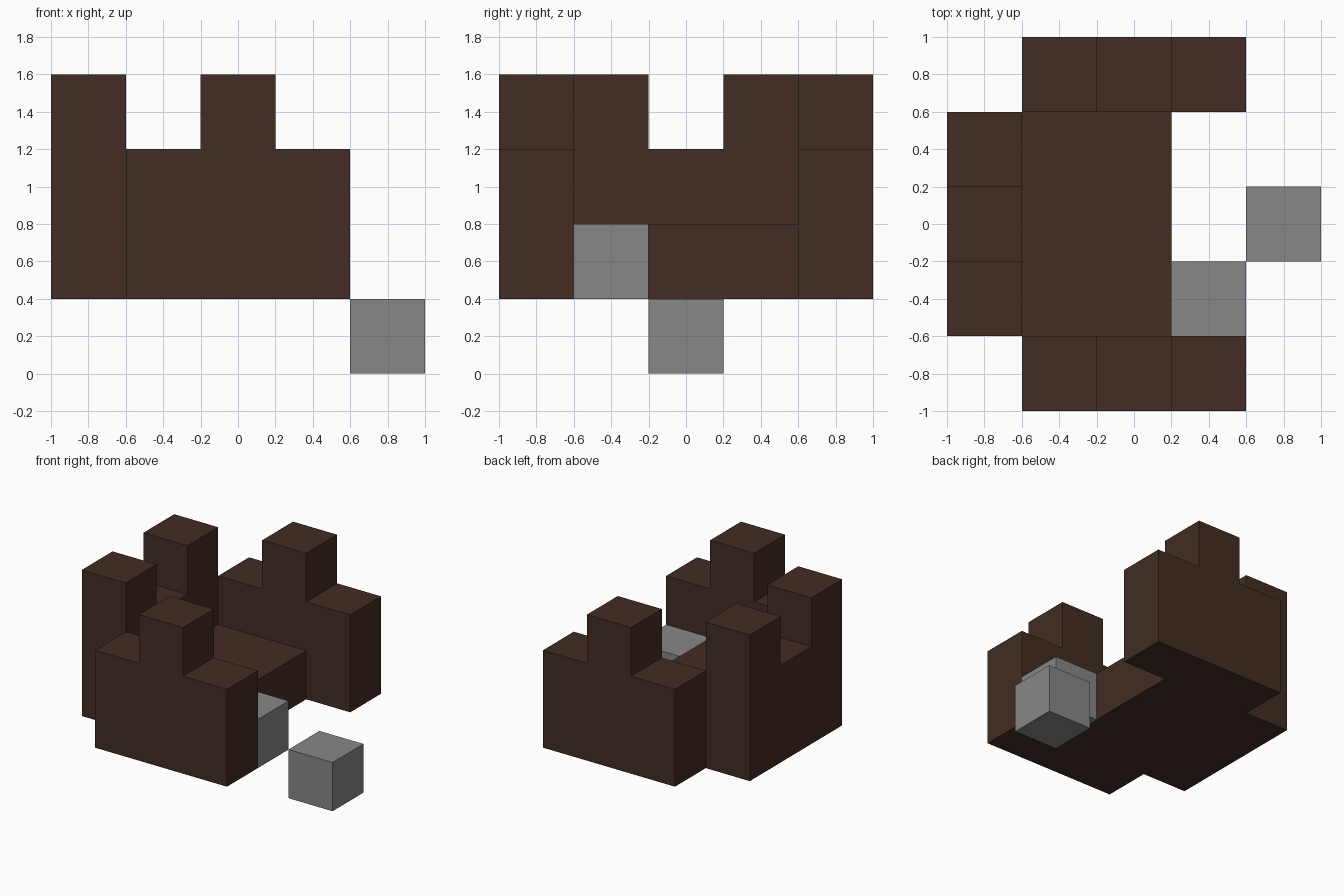
import bpy
import bmesh
from mathutils import Matrix, Vector

cube = bpy.data.objects.get("Cube")
if cube:
    bpy.data.objects.remove(cube, do_unlink=True)

U = 0.4  # block size


def material(name, rgb):
    mat = bpy.data.materials.new(name)
    mat.use_nodes = True
    color = (*rgb, 1.0)
    mat.diffuse_color = color
    mat.node_tree.nodes["Principled BSDF"].inputs["Base Color"].default_value = color
    return mat


def finish(name, bm, mat):
    bmesh.ops.recalc_face_normals(bm, faces=bm.faces)
    mesh = bpy.data.meshes.new(name)
    bm.to_mesh(mesh)
    bm.free()
    mesh.materials.append(mat)
    bpy.context.collection.objects.link(bpy.data.objects.new(name, mesh))


def block(name, low, size, mat):
    """Box given by its low corner and size, in blocks."""
    bm = bmesh.new()
    centre = (Vector(low) + Vector(size) / 2) * U
    bmesh.ops.create_cube(bm, size=U, matrix=Matrix.Translation(centre) @ Matrix.Diagonal((*size, 1)))
    finish(name, bm, mat)


def wall(name, profile, direction, start, mat):
    """Extrude a (along, height) outline by one block, in blocks."""
    bm = bmesh.new()
    axis = Vector(direction)
    side = Vector((axis.y, axis.x, 0))
    verts = [bm.verts.new((axis * a + side * start + Vector((0, 0, h))) * U)
             for a, h in profile]
    face = bm.faces.new(verts)
    result = bmesh.ops.extrude_face_region(bm, geom=[face])
    moved = [g for g in result["geom"] if isinstance(g, bmesh.types.BMVert)]
    bmesh.ops.translate(bm, verts=moved, vec=side * U)
    finish(name, bm, mat)


brown = material("dark brown", (0.0545, 0.0252, 0.0168))
grey = material("grey", (0.242, 0.242, 0.242))

# Outlines: one centre merlon, or a merlon at each end
peak = [(-1.5, 1), (1.5, 1), (1.5, 3), (0.5, 3), (0.5, 4), (-0.5, 4), (-0.5, 3), (-1.5, 3)]
notch = [(-1.5, 1), (1.5, 1), (1.5, 4), (0.5, 4), (0.5, 3), (-0.5, 3), (-0.5, 4), (-1.5, 4)]

# Battlement walls
wall("front_wall", peak, (1, 0, 0), -2.5, brown)
wall("back_wall", peak, (1, 0, 0), 1.5, brown)
wall("right_wall", notch, (0, 1, 0), -2.5, brown)

# Floor and loose stones
block("floor", (-1.5, -1.5, 1), (2, 3, 1), brown)
block("upper_stone", (0.5, -1.5, 1), (1, 1, 1), grey)
block("lower_stone", (1.5, -0.5, 0), (1, 1, 1), grey)
